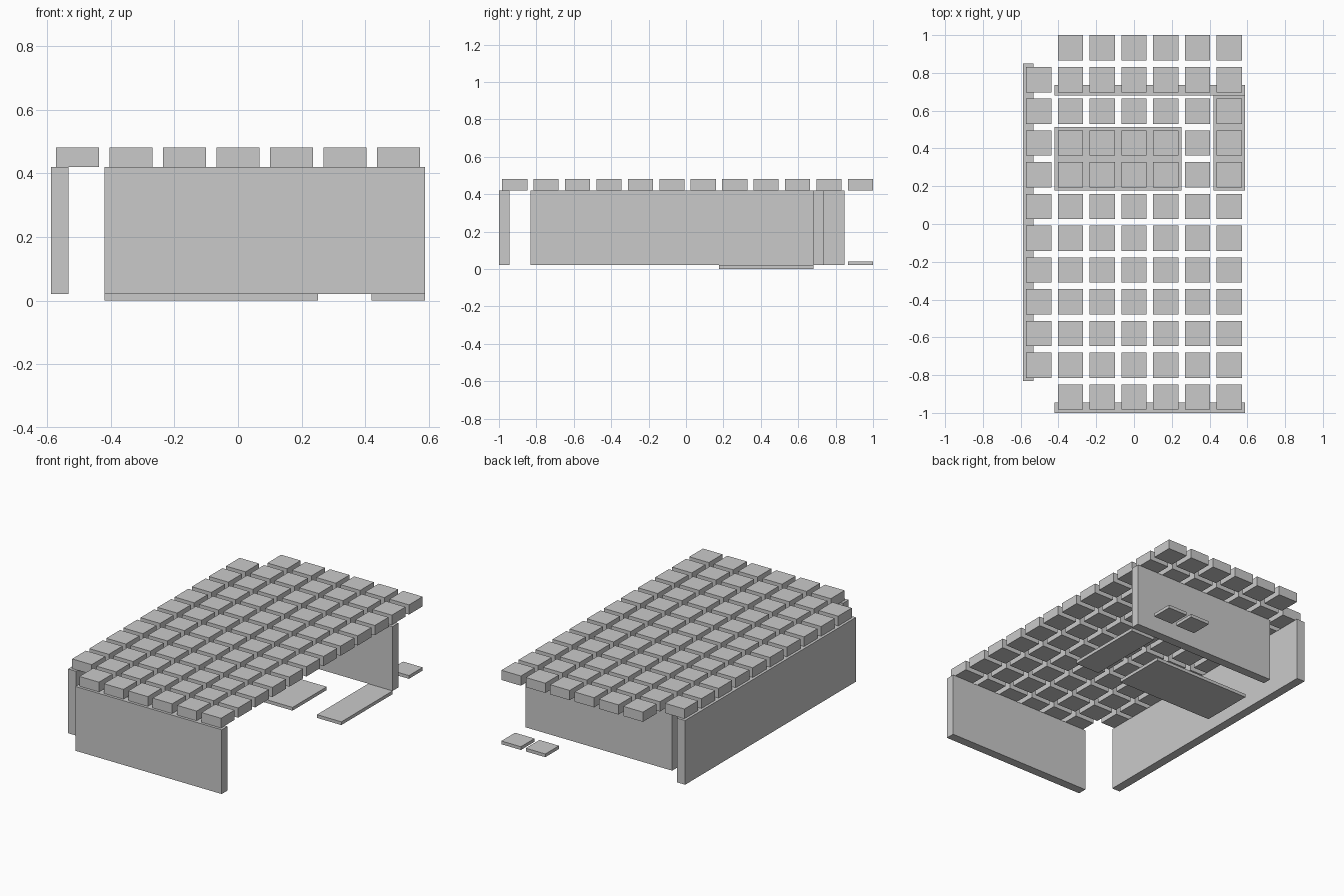
import bpy
import bmesh
from mathutils import Matrix, Vector

if "Cube" in bpy.data.objects:
    bpy.data.objects.remove(bpy.data.objects["Cube"], do_unlink=True)

# Everything sits on a 7 by 12 cell plan
COLS, ROWS = 7, 12
U = 2 / 11.9                 # cell size
X0, Y0 = -COLS * U / 2, -1   # plan corner
WALL = 1 / 3                 # wall thickness in cells
SLAB = 0.12                  # floor thickness in cells
WALL_TOP = 2.5
TILE_TOP = 2.86
GAP = 0.1                    # margin round each tile

grey = bpy.data.materials.new("plain grey")
grey.use_nodes = True
grey.diffuse_color = (0.59, 0.59, 0.59, 1)
grey.node_tree.nodes["Principled BSDF"].inputs["Base Color"].default_value = grey.diffuse_color


def boxes(name, spans):
    """One object of boxes, each given as low and high corners in cells."""
    bm = bmesh.new()
    for low, high in spans:
        low, high = Vector(low), Vector(high)
        place = Vector((X0, Y0, 0)) + (low + high) / 2 * U
        size = (high - low) * U
        bmesh.ops.create_cube(bm, size=1, matrix=Matrix.LocRotScale(place, None, size))
    mesh = bpy.data.meshes.new(name)
    bm.to_mesh(mesh)
    bm.free()
    mesh.materials.append(grey)
    obj = bpy.data.objects.new(name, mesh)
    bpy.context.collection.objects.link(obj)
    return obj


def tile(col, row, bottom, top):
    return ((col + GAP, row + GAP, bottom), (col + 1 - GAP, row + 1 - GAP, top))


# Walls
boxes("front_wall", [((1, 0, SLAB), (COLS, WALL, WALL_TOP))])
boxes("back_wall", [((1, 10, SLAB), (COLS, 10 + WALL, WALL_TOP))])
boxes("side_wall", [((0, 1, SLAB), (WALL, 11, WALL_TOP))])

# Floor slabs
boxes("wide_floor_slab", [((1, 7, 0), (5, 9, SLAB))])
boxes("narrow_floor_slab", [((6, 7, 0), (7, 10, SLAB))])

# Roof tiles, leaving out two corners on one side
for row in range(ROWS):
    first = 1 if row in (0, ROWS - 1) else 0
    boxes(f"roof_tile_row_{row + 1}",
          [tile(col, row, WALL_TOP, TILE_TOP) for col in range(first, COLS)])

# Stepping stones behind the back wall
boxes("stepping_stones", [tile(col, ROWS - 1, SLAB, 2 * SLAB) for col in (5, 6)])
